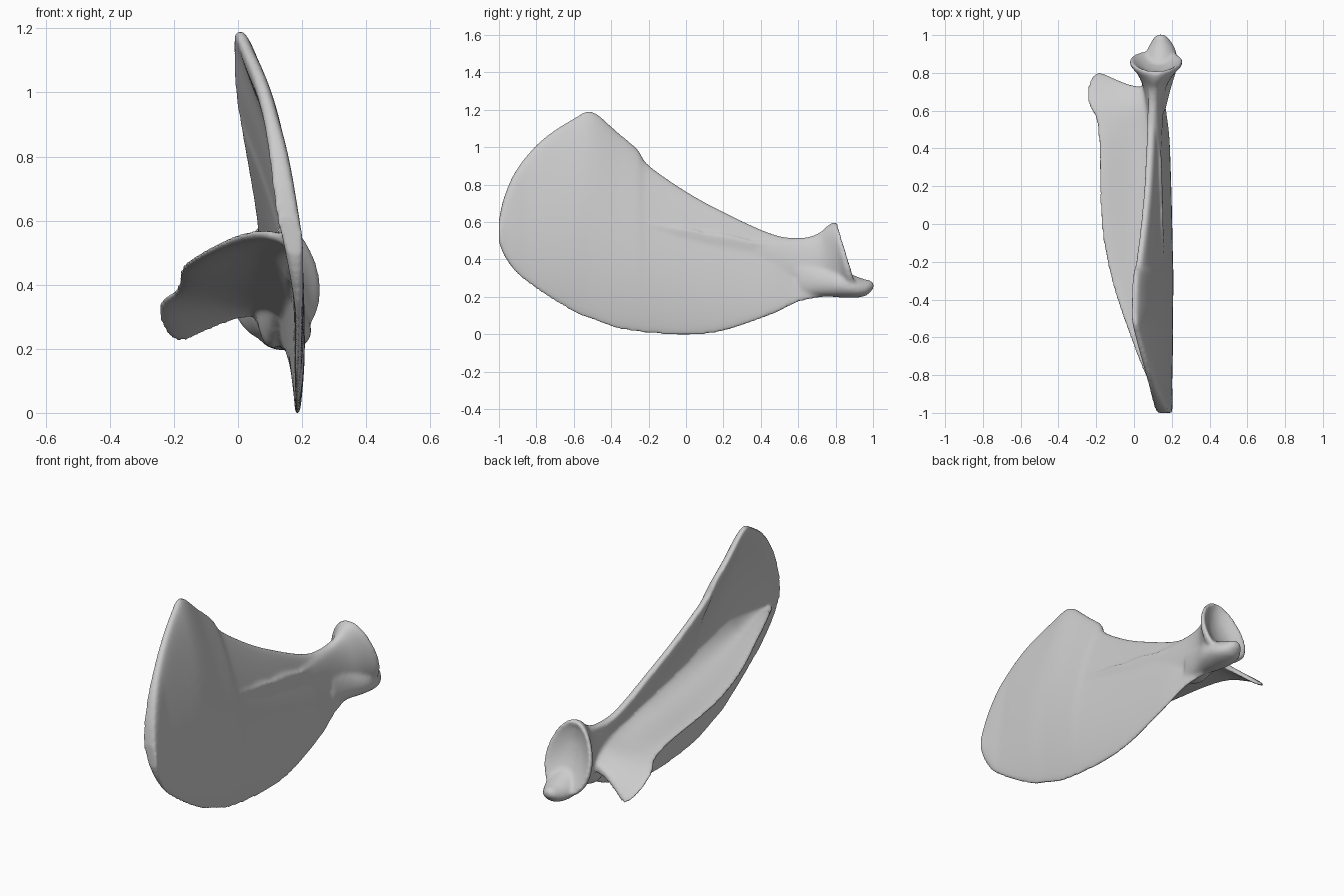
import bpy, bmesh, math
from mathutils import Vector

if "Cube" in bpy.data.objects:
    bpy.data.objects.remove(bpy.data.objects["Cube"])


def spline(rows, steps):
    """Smoothly resample rows of numbers (Catmull-Rom)."""
    out = []
    for i in range(len(rows) - 1):
        a, b, c, d = (rows[max(0, min(len(rows) - 1, i + k))] for k in (-1, 0, 1, 2))
        for s in range(steps):
            t = s / steps
            out.append([0.5 * (2 * q + (r - p) * t + (2 * p - 5 * q + 4 * r - w) * t * t
                               + (3 * q - p - 3 * r + w) * t ** 3)
                        for p, q, r, w in zip(a, b, c, d)])
    out.append(list(rows[-1]))
    return out


def loft(bm, rings):
    """Skin closed rings into a capped solid."""
    vs = [[bm.verts.new(p) for p in ring] for ring in rings]
    n = len(vs[0])
    faces = [bm.faces.new((a[i], a[(i + 1) % n], b[(i + 1) % n], b[i]))
             for a, b in zip(vs, vs[1:]) for i in range(n)]
    faces += [bm.faces.new(vs[0][::-1]), bm.faces.new(vs[-1])]
    bmesh.ops.recalc_face_normals(bm, faces=faces)


def ovals(rows, steps):
    """Rings along y from rows of y, centre x, centre z, radius x, radius z, tilt."""
    rings = []
    for y, cx, cz, rx, rz, tilt in spline(rows, steps):
        ring = []
        for i in range(40):
            a = math.tau * i / 40
            dz = rz * math.sin(a)
            width = rx * (1 - .15 * math.sin(a))
            ring.append(Vector((cx + width * math.cos(a), y - tilt * dz, cz + dz)))
        rings.append(ring)
    return rings


N = 28
SWEEP = [(1 - math.cos(math.pi * i / N)) / 2 for i in range(N + 1)]
bm = bmesh.new()

# blade: y, bottom z, top z, then x at bottom, middle and top
blade = [(-1.0, .49, .61, .18, .17, .155), (-.97, .415, .74, .185, .165, .14),
         (-.9, .32, .89, .19, .165, .115), (-.77, .22, 1.04, .19, .165, .075),
         (-.6, .115, 1.155, .185, .165, .025), (-.5, .075, 1.19, .185, .16, .005),
         (-.37, .028, 1.085, .185, .163, .005), (-.26, .01, .99, .185, .165, .012),
         (-.2, .003, .905, .185, .165, .028), (0, -.008, .765, .185, .163, .055),
         (.2, .015, .655, .185, .158, .075), (.45, .10, .54, .18, .145, .09),
         (.6, .17, .515, .165, .125, .10), (.75, .20, .54, .14, .12, .11)]
rings = []
for y, zb, zt, xb, xm, xt in spline(blade, 6):
    def side(t, s):
        x = xb * (1 - t) * (1 - 2 * t) + xm * 4 * t * (1 - t) + xt * t * (2 * t - 1)
        rear = max(0, -y - .85) * .1
        # the upper border is a thick lip on the ridge side
        lip = (.045 if s < 0 else .018) * t ** 6
        h = (.018 + lip + rear) * (4 * t * (1 - t)) ** .33
        return Vector((x + s * h, y, zb + (zt - zb) * t))
    rings.append([side(t, 1) for t in SWEEP] + [side(t, -1) for t in SWEEP[-2:0:-1]])
loft(bm, rings)

# spine ridge and its hooked tip: root x, y, z then free edge x, y, z
spine = [(.16, -.93, .53, .125, -.93, .55), (.16, -.8, .53, .06, -.8, .56),
         (.157, -.6, .50, -.02, -.6, .545), (.157, -.3, .46, -.12, -.3, .495),
         (.155, 0, .42, -.175, 0, .455), (.145, .35, .375, -.185, .35, .415),
         (.13, .52, .36, -.20, .54, .38), (.125, .62, .35, -.25, .66, .335),
         (.125, .68, .345, -.235, .76, .265), (.125, .72, .34, -.19, .81, .22)]
rings = []
for row in spline(spine, 6):
    root, tip = Vector(row[:3]), Vector(row[3:])
    fade = min(1, (.95 + root.y) / .35) * (1 - .5 * max(0, root.y - .2) / .5)

    def side(t, s):
        p = root.lerp(tip, t)
        fillet = (.13 if s > 0 else .075) * fade
        h = (.016 + fillet * (1 - t) ** 5) * max(0, 1 - t ** 10) ** .5
        front = max(0, min(1, (root.y - .5) / .2))
        bow = t * (1 - t) * front
        return p + Vector((0, -.1 * bow, s * h + .06 * bow))
    rings.append([side(t, 1) for t in SWEEP] + [side(t, -1) for t in SWEEP[-2::-1]])
loft(bm, rings)

# neck and dished socket
loft(bm, ovals([(.35, .13, .44, .015, .06, 0), (.6, .11, .36, .045, .15, 0),
                (.72, .11, .38, .06, .16, .1), (.8, .115, .40, .10, .18, .25),
                (.84, .117, .41, .137, .19, .25), (.865, .117, .41, .132, .182, .3),
                (.85, .117, .41, .105, .15, .33), (.825, .117, .41, .06, .085, .33),
                (.815, .117, .41, .015, .02, .33)], 4))

# knob below the socket
loft(bm, ovals([(.6, .14, .30, .025, .09, 0), (.72, .145, .285, .05, .08, 0),
                (.82, .145, .275, .08, .078, 0), (.9, .145, .258, .08, .062, .2),
                (.955, .145, .252, .058, .045, .2), (.99, .142, .258, .034, .028, 0),
                (1.005, .14, .26, .012, .01, 0)], 4))

# fuse the parts into one smooth bone
mesh = bpy.data.meshes.new("shoulder_blade")
bm.to_mesh(mesh)
bm.free()
bone = bpy.data.objects.new("shoulder_blade", mesh)
bpy.context.collection.objects.link(bone)
fuse = bone.modifiers.new("fuse", 'REMESH')
fuse.mode = 'VOXEL'
fuse.voxel_size = .009
fuse.use_smooth_shade = True
soften = bone.modifiers.new("soften", 'SMOOTH')
soften.factor = .5
soften.iterations = 12
